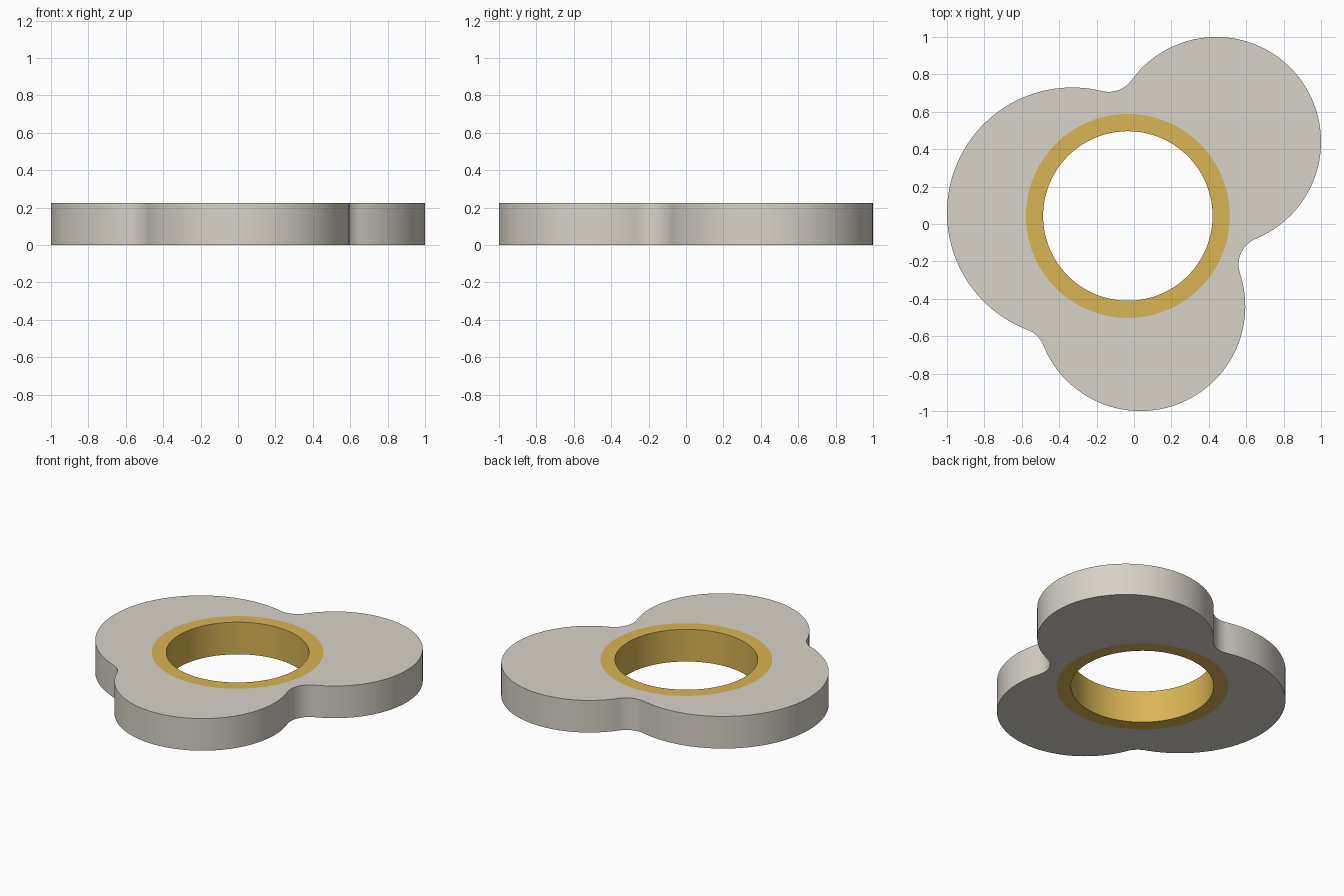
import bpy, bmesh, math
from mathutils import Vector

if "Cube" in bpy.data.objects:
    bpy.data.objects.remove(bpy.data.objects["Cube"])

HEIGHT = 0.225
FILLET = 0.15
CENTRE = Vector((-0.033, 0.043))
BORE_R, RING_R = 0.453, 0.545
# lobes counter-clockwise: centre, radius
LOBES = [(Vector((0.44, 0.44)), 0.56),
         (Vector((-0.33, 0.06)), 0.67),
         (Vector((0.035, -0.44)), 0.56)]


def material(name, rgb):
    m = bpy.data.materials.new(name)
    m.diffuse_color = (*rgb, 1)
    m.use_nodes = True
    m.node_tree.nodes["Principled BSDF"].inputs["Base Color"].default_value = m.diffuse_color
    return m


def fillet_centre(a, b):
    """Centre of the blend circle touching lobes a and b from outside."""
    (ca, ra), (cb, rb) = a, b
    d = cb - ca
    r1, r2 = ra + FILLET, rb + FILLET
    along = (r1 * r1 - r2 * r2 + d.length_squared) / (2 * d.length)
    u = d.normalized()
    return ca + u * along + Vector((u.y, -u.x)) * math.sqrt(r1 * r1 - along * along)


def angle(v):
    return math.atan2(v.y, v.x)


def arc(c, r, a0, a1, n):
    return [c + r * Vector((math.cos(a0 + (a1 - a0) * i / n),
                            math.sin(a0 + (a1 - a0) * i / n))) for i in range(n)]


# outline: each lobe arc followed by the concave blend to the next lobe
blends = [fillet_centre(LOBES[i], LOBES[(i + 1) % 3]) for i in range(3)]
outline = []
for i, (c, r) in enumerate(LOBES):
    start, end = angle(blends[i - 1] - c), angle(blends[i] - c)
    outline += arc(c, r, start, start + (end - start) % math.tau, 56)
    f, nxt = blends[i], LOBES[(i + 1) % 3][0]
    a0 = angle(c - f)
    outline += arc(f, FILLET, a0, a0 - (a0 - angle(nxt - f)) % math.tau, 14)

# concentric loops: outline, ring edge, bore, on both faces
dirs = [(p - CENTRE).normalized() for p in outline]
loops2d = [outline, [CENTRE + d * RING_R for d in dirs], [CENTRE + d * BORE_R for d in dirs]]
bm = bmesh.new()
top = [[bm.verts.new((p.x, p.y, HEIGHT)) for p in l] for l in loops2d]
bottom = [[bm.verts.new((p.x, p.y, 0)) for p in l] for l in loops2d]
section = [bottom[0], top[0], top[1], top[2], bottom[2], bottom[1]]
colours = [0, 0, 1, 1, 1, 0]          # outer wall, plate, ring, bore, ring, plate
n = len(outline)
for k in range(6):
    a, b = section[k], section[(k + 1) % 6]
    for i in range(n):
        j = (i + 1) % n
        bm.faces.new((a[i], a[j], b[j], b[i])).material_index = colours[k]
bmesh.ops.recalc_face_normals(bm, faces=bm.faces)

mesh = bpy.data.meshes.new("three_lobe_plate")
bm.to_mesh(mesh)
bm.free()
mesh.materials.append(material("warm grey", (0.69, 0.65, 0.58)))
mesh.materials.append(material("brass", (0.70, 0.46, 0.09)))
obj = bpy.data.objects.new("three_lobe_plate", mesh)
bpy.context.collection.objects.link(obj)
bpy.context.view_layer.objects.active = obj
obj.select_set(True)
bpy.ops.object.shade_smooth_by_angle(angle=math.radians(30))
